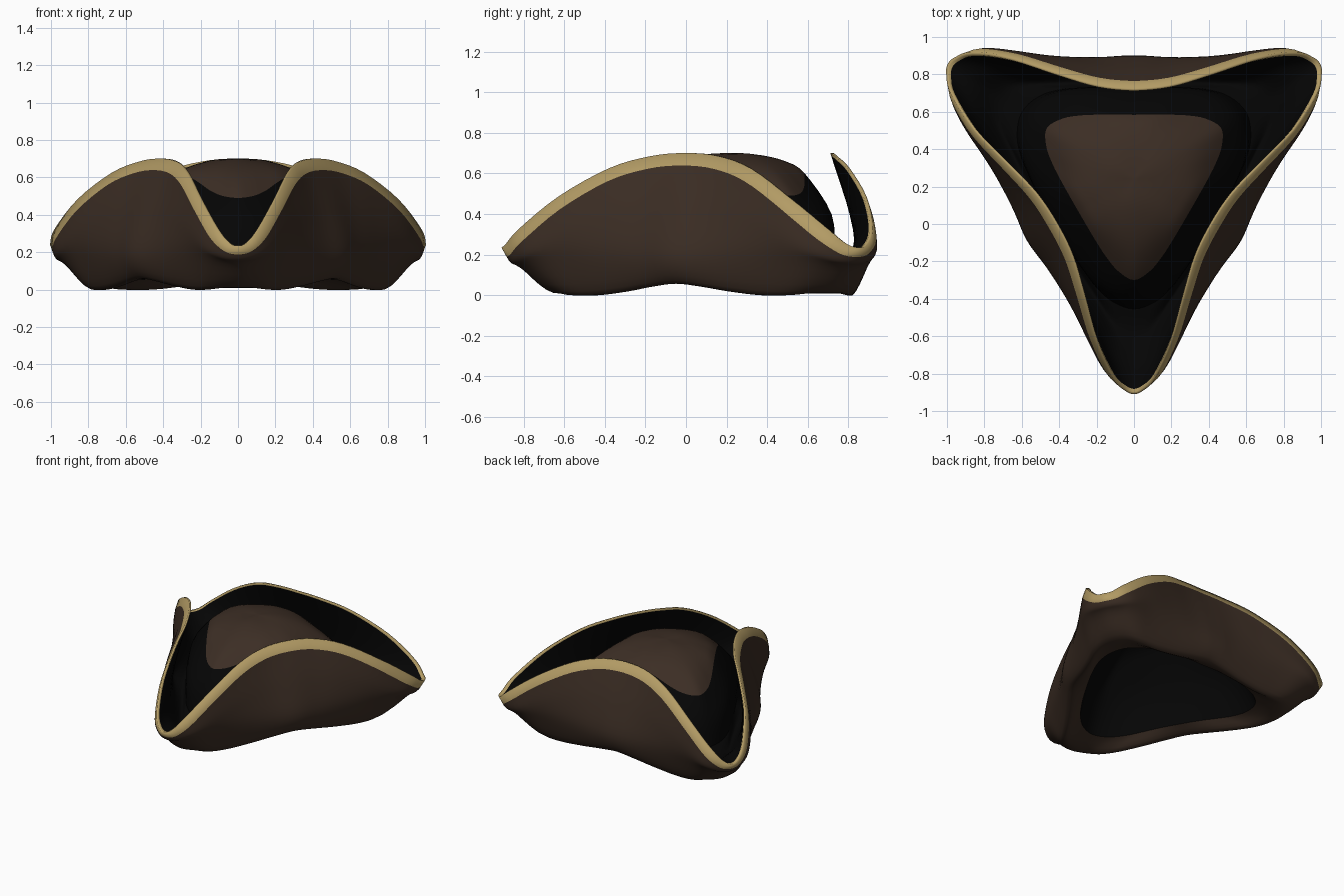
import bpy, bmesh, math
from mathutils import Vector, Matrix

cube = bpy.data.objects.get("Cube")
if cube:
    bpy.data.objects.remove(cube)

CENTRE = Vector((0, 0.24, 0))   # middle of the three corners
STEPS = 4                       # samples between control points


def material(name, colour):
    mat = bpy.data.materials.new(name)
    mat.use_nodes = True
    mat.diffuse_color = (*colour, 1)
    node = mat.node_tree.nodes["Principled BSDF"]
    node.inputs["Base Color"].default_value = (*colour, 1)
    node.inputs["Roughness"].default_value = 0.9
    return mat


brown = material("brown felt", (0.045, 0.027, 0.018))
black = material("black lining", (0.0015, 0.0015, 0.0015))
gold = material("gold braid", (0.45, 0.33, 0.13))


def spline(a, b, c, d, t):
    """Smooth curve between b and c."""
    return 0.5 * (2 * b + (c - a) * t + (2 * a - 5 * b + 4 * c - d) * t ** 2
                  + (3 * b - a - 3 * c + d) * t ** 3)


def ring(half):
    """Closed three-cornered loop from (outward, sideways, height) points
    that run from a corner to the middle of a side."""
    half = [Vector(p) for p in half]
    mirrored = [Vector((p.x, -p.y, p.z)) for p in half[:0:-1]]
    sector = (mirrored + half)[:-1]
    ctrl = []
    for corner in range(3):
        turn = Matrix.Rotation(math.radians(corner * 120 - 90), 3, "Z")
        ctrl += [turn @ p for p in sector]
    n = len(ctrl)
    loop = []
    for i in range(n):
        four = [ctrl[(i + k) % n] for k in (-1, 0, 1, 2)]
        loop += [spline(*four, s / STEPS) for s in range(STEPS)]
    return loop


def tri(r_corner, r_side, z_corner, z_side):
    """Triangular loop with straight sides and rounded corners."""
    half = []
    for k in range(7):
        a = math.radians(k * 10)
        side = math.cos(math.pi / 3 - a) / r_side
        r = (side ** 8 + r_corner ** -8) ** -0.125
        w = ((1 + math.cos(3 * a)) / 2) ** 1.6
        half.append((r * math.cos(a), r * math.sin(a),
                     z_side + (z_corner - z_side) * w))
    return ring(half)


def inset(loop, d, lift=0.0):
    """Move a loop inwards in plan and raise it."""
    out = []
    n = len(loop)
    for i, p in enumerate(loop):
        t = loop[(i + 1) % n] - loop[i - 1]
        inward = Vector((-t.y, t.x, 0)).normalized()
        out.append(p + inward * d + Vector((0, 0, lift)))
    return out


def toward(loop, other, d):
    """Slide each point a set distance toward another loop."""
    return [p + (q - p).normalized() * d for p, q in zip(loop, other)]


def place(p):
    """Set on the hat centre, with the rear corners swept back a little."""
    p = p + CENTRE
    if p.y > 0.5:
        p.y += 0.13 * (p.y - 0.5) * min(1, abs(p.x) / 0.8)
    return p


def loft(name, rings, mats, rows=4, colour_of=lambda span: 0):
    """Skin a series of loops, smoothing along the profile."""
    loops, spans = [], []
    last = len(rings) - 1
    for i in range(last):
        four = [rings[min(max(i + k, 0), last)] for k in (-1, 0, 1, 2)]
        for s in range(rows):
            loops.append([spline(*pts, s / rows) for pts in zip(*four)])
            spans.append(i)
    loops.append(rings[-1])
    bm = bmesh.new()
    grid = [[bm.verts.new(place(p)) for p in loop] for loop in loops]
    for i, span in enumerate(spans):
        a, b = grid[i], grid[i + 1]
        n = len(a)
        for j in range(n):
            k = (j + 1) % n
            face = bm.faces.new((a[j], a[k], b[k], b[j]))
            face.material_index = colour_of(span)
            face.smooth = True
    bmesh.ops.remove_doubles(bm, verts=bm.verts, dist=0.0002)
    mesh = bpy.data.meshes.new(name)
    bm.to_mesh(mesh)
    bm.free()
    for mat in mats:
        mesh.materials.append(mat)
    obj = bpy.data.objects.new(name, mesh)
    bpy.context.collection.objects.link(obj)


# Main outlines of the folded brim
rim = ring([(1.15, 0, 0.235), (1.13, 0.05, 0.25), (1.065, 0.115, 0.325),
            (0.87, 0.205, 0.485), (0.62, 0.275, 0.625), (0.414, 0.336, 0.685),
            (0.243, 0.42, 0.7)])
wall = ring([(1.05, 0, 0.13), (1.02, 0.09, 0.14), (0.95, 0.17, 0.16),
             (0.8, 0.26, 0.18), (0.62, 0.37, 0.19), (0.47, 0.47, 0.19),
             (0.33, 0.572, 0.19)])
bottom = ring([(0.89, 0, 0.01), (0.87, 0.08, 0.01), (0.81, 0.16, 0),
               (0.7, 0.24, 0), (0.55, 0.345, 0.02), (0.42, 0.44, 0.045),
               (0.3, 0.52, 0.06)])
opening = tri(0.7, 0.49, 0.05, 0.09)
foot = tri(0.7, 0.49, 0.16, 0.21)

# Derived loops for the curled edge, the braid and the inner side
hem = inset(toward(rim, wall, 0.065), -0.018)
flap = [(p + q) / 2 for p, q in zip(inset(hem, -0.015), inset(wall, -0.015))]
rim_inner = inset(rim, 0.014)
wall_inner = inset(wall, 0.06, 0.08)
hem_inner = toward(rim_inner, wall_inner, 0.015)
trough = inset(bottom, 0.06, 0.13)

loft("brim_outside", [opening, bottom, wall, flap, hem], [brown], rows=5)
loft("brim_braid", [hem, rim, rim_inner, hem_inner], [gold], rows=1)
loft("brim_inside", [hem_inner, wall_inner, trough, foot], [black], rows=6)

# Crown: black lower band, brown top
loft("crown", [foot, tri(0.65, 0.48, 0.34, 0.4), tri(0.55, 0.345, 0.49, 0.6),
               tri(0.36, 0.25, 0.62, 0.66), tri(0.16, 0.13, 0.69, 0.69),
               tri(0.0001, 0.0001, 0.7, 0.7)],
     [brown, black], colour_of=lambda span: 1 if span < 2 else 0)

# Hollow for the head, seen from below
loft("head_lining", [tri(0.0001, 0.0001, 0.64, 0.64),
                     tri(0.3, 0.2, 0.59, 0.62), tri(0.49, 0.3, 0.46, 0.54),
                     tri(0.6, 0.43, 0.28, 0.34), opening], [black])
